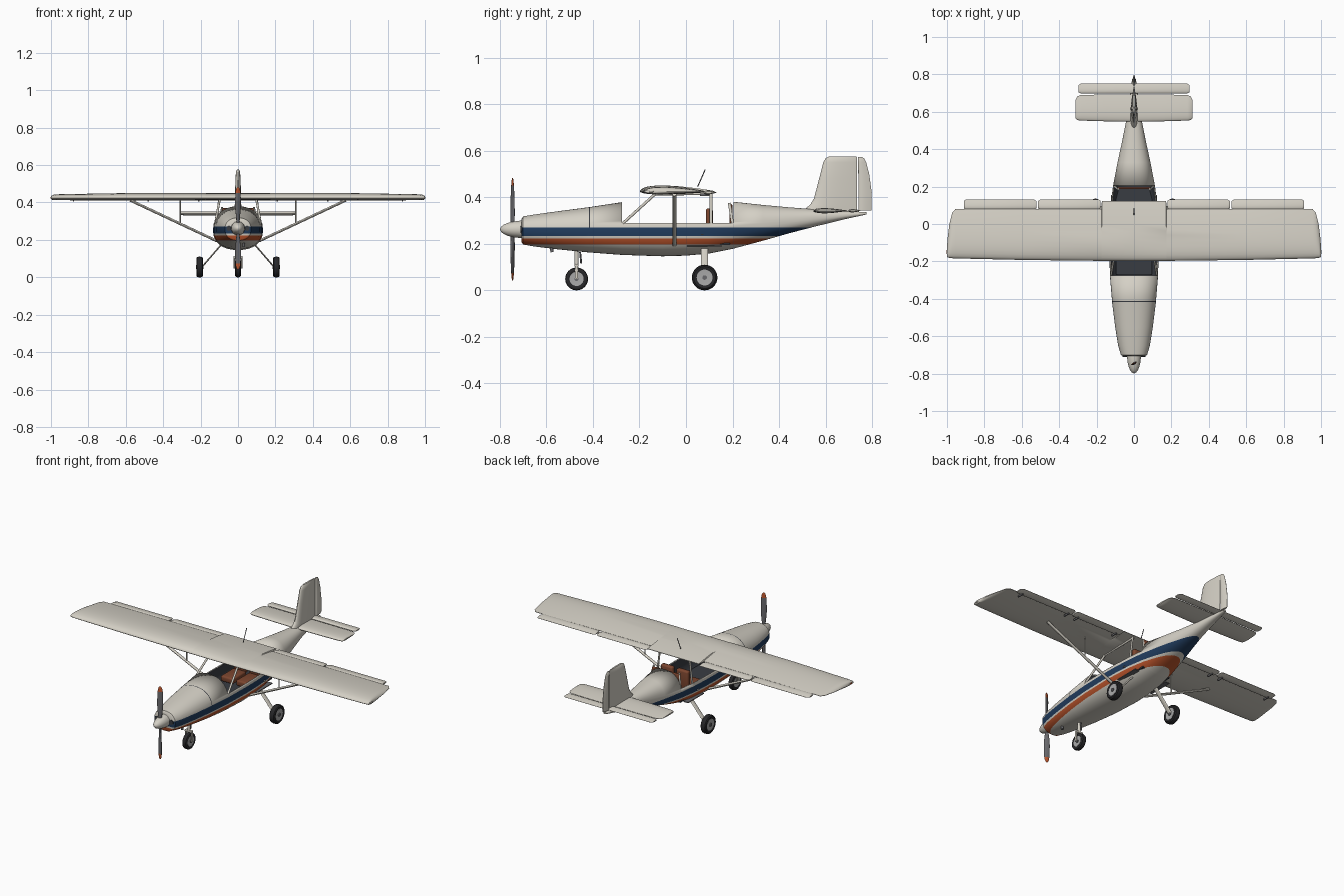
import bpy, bmesh, math
from mathutils import Vector as V

if "Cube" in bpy.data.objects:
    bpy.data.objects.remove(bpy.data.objects["Cube"])


def mat(name, r, g, b):
    m = bpy.data.materials.new(name)
    m.diffuse_color = (r, g, b, 1)
    m.use_nodes = True
    m.node_tree.nodes["Principled BSDF"].inputs["Base Color"].default_value = m.diffuse_color
    return m


CREAM = mat("cream paint", .66, .63, .56)
NAVY = mat("navy paint", .015, .045, .11)
RUST = mat("rust orange paint", .5, .09, .025)
DARK = mat("dark interior", .04, .045, .055)
BROWN = mat("brown leather", .2, .06, .028)
RUBBER = mat("black rubber", .02, .02, .022)
METAL = mat("grey metal", .4, .4, .4)
STEEL = mat("dark steel", .14, .14, .15)


def finish(name, bm, mats, angle=35):
    for f in bm.faces:
        f.smooth = True
    for e in bm.edges:
        if len(e.link_faces) == 2 and e.calc_face_angle(0) > math.radians(angle):
            e.smooth = False
    me = bpy.data.meshes.new(name)
    bm.to_mesh(me)
    bm.free()
    for m in mats:
        me.materials.append(m)
    ob = bpy.data.objects.new(name, me)
    bpy.context.collection.objects.link(ob)
    return ob


def skin(rings):
    bm = bmesh.new()
    vs = [[bm.verts.new(p) for p in r] for r in rings]
    n = len(rings[0])
    for a, b in zip(vs, vs[1:]):
        for i in range(n):
            bm.faces.new((a[i], a[(i + 1) % n], b[(i + 1) % n], b[i]))
    bm.faces.new(vs[0])
    bm.faces.new(vs[-1])
    bmesh.ops.recalc_face_normals(bm, faces=bm.faces[:])
    return bm


def loft(name, rings, *mats, rule=None):
    bm = skin(rings)
    if rule:
        for f in bm.faces:
            f.material_index = rule(f.calc_center_median())
    return finish(name, bm, mats)


def box(name, c, s, m, bev=0.0):
    bm = bmesh.new()
    bmesh.ops.create_cube(bm, size=1)
    for v in bm.verts:
        v.co = V(c) + V([a * b for a, b in zip(v.co, s)])
    if bev:
        bmesh.ops.bevel(bm, geom=bm.edges[:], offset=bev, segments=3, affect='EDGES', profile=.5)
    return finish(name, bm, [m])


def circle(c, u, v, n=32):
    return [V(c) + V(u) * math.cos(2 * math.pi * i / n) + V(v) * math.sin(2 * math.pi * i / n) for i in range(n)]


def rod(name, a, b, r1, r2, m, n=12):
    # elliptical bar, r1 measured along y where possible
    d = (V(b) - V(a)).normalized()
    u = V((0, 1, 0)) if abs(d.y) < .95 else V((1, 0, 0))
    u = (u - d * u.dot(d)).normalized()
    v = d.cross(u)
    return loft(name, [circle(p, u * r1, v * r2, n) for p in (a, b)], m)


def revolve(name, c, axis, prof, *mats, n=32):
    ax = V(axis)
    u = V((0, 0, 1))
    w = ax.cross(u)
    return loft(name, [circle(V(c) + ax * t, u * r, w * r, n) for t, r in prof], *mats)


def foil(y0, y1, up, lo, n=14):
    # closed aerofoil outline as (y, height)
    def h(c):
        return 2 * 5 * (.2969 * math.sqrt(c) - .126 * c - .3516 * c * c + .2843 * c ** 3 - .1 * c ** 4) + .04 * c
    cs = [.5 - .5 * math.cos(math.pi * i / n) for i in range(n + 1)]
    pts = [(c, up * h(c)) for c in cs[::-1]] + [(c, -lo * h(c)) for c in cs[1:]]
    return [(y0 + (y1 - y0) * c, t) for c, t in pts]


def wing(name, st, m=CREAM):
    # stations: x, leading y, trailing y, z, upper, lower; built to both sides
    full = [(-s[0],) + s[1:] for s in st[::-1]] + st
    return loft(name, [[V((x, y, z + t)) for y, t in foil(a, b, up, lo)] for x, a, b, z, up, lo in full], m)


# fuselage: y, half width, bottom, top, widest height
ST = [(-.706, .058, .207, .307, .258), (-.7, .07, .197, .318, .258), (-.65, .085, .188, .326, .258),
      (-.55, .101, .176, .34, .256), (-.42, .117, .163, .357, .254), (-.275, .129, .152, .379, .252),
      (-.1, .133, .146, .386, .25), (0, .131, .149, .387, .252), (.1, .125, .158, .386, .256),
      (.2, .113, .178, .381, .265), (.33, .088, .213, .367, .28), (.45, .062, .247, .356, .296),
      (.55, .042, .273, .349, .31), (.68, .024, .305, .341, .322), (.775, .01, .326, .336, .331)]


def section(y, w, zb, zt, zm, k=1.0, n=48):
    out = []
    for i in range(n):
        t = 2 * math.pi * (i + .5) / n
        c, s = math.cos(t), math.sin(t)
        x = w * math.copysign(abs(c) ** .88, c)
        z = math.copysign(abs(s) ** .88, s) * ((zt - zm) if s > 0 else (zm - zb))
        out.append(V((x * k, y, zm + z * k)))
    return out


bm = skin([section(*s) for s in ST])
SILL, Y0, Y1 = .29, -.275, .205
cuts = [((0, 0, z), (0, 0, 1)) for z in (.197, .223, .233, .271, SILL)]
cuts += [((0, y, 0), (0, 1, 0)) for y in (-.4165, -.4125, Y0, Y1)]
for co, no in cuts:
    bmesh.ops.bisect_plane(bm, geom=bm.verts[:] + bm.edges[:] + bm.faces[:], dist=1e-5, plane_co=co, plane_no=no)
gone = []
for f in bm.faces:
    c = f.calc_center_median()
    if c.z > SILL and Y0 < c.y < Y1:
        gone.append(f)
    elif .233 < c.z < .271:
        f.material_index = 1
    elif .197 < c.z < .223:
        f.material_index = 2
    elif c.z > .271 and -.4165 < c.y < -.4125:
        f.material_index = 3  # cowling seam
bmesh.ops.delete(bm, geom=gone, context='FACES')
body = finish("fuselage", bm, [CREAM, NAVY, RUST, DARK])
sol = body.modifiers.new("shell", 'SOLIDIFY')
sol.thickness, sol.offset, sol.material_offset = .006, -1, 3

# cabin interior
loft("instrument_panel", [section(y, *ST[5][1:], k=.94) for y in (-.292, -.279)], DARK)
box("cabin_floor", (0, -.04, .2), (.19, .46, .008), DARK)
box("rear_bulkhead", (0, .193, .29), (.18, .012, .16), BROWN, .005)
for s in (-1, 1):
    x = s * .052
    box("seat_cushion", (x, .03, .235), (.085, .13, .035), BROWN, .01)
    box("seat_back", (x, .1, .295), (.08, .03, .115), BROWN, .01)
    # cabin posts
    rod("windscreen_post", (s * .122, -.272, .287), (s * .098, -.13, .416), .006, .006, CREAM)
    rod("door_post", (s * .118, .108, .286), (s * .1, .108, .425), .006, .005, CREAM)
    rod("rear_window_post", (s * .104, .2, .288), (s * .085, .186, .375), .006, .005, CREAM)
    rod("roof_rail", (s * .098, -.13, .413), (s * .098, .11, .416), .006, .006, CREAM)

# main wing
R = (.425, .025, .013)
wing("wing", [(.0, -.198, .122) + R, (.172, -.197, .122) + R, (.175, -.197, .08) + R,
              (.6, -.192, .08) + R, (.955, -.184, .08, .424, .02, .011), (.972, -.183, .06, .424, .019, .01),
              (.987, -.181, .0, .424, .017, .01), (.996, -.179, -.07, .424, .013, .009),
              (1., -.176, -.12, .424, .007, .005)])
for s in (-1, 1):
    for nm, a, b in (("flap", .178, .512), ("aileron", .522, .91)):
        loft(nm, [[V((s * x, y, .42 + t)) for y, t in foil(.076 + e, .131 - e, .009 * k, .008 * k)]
                  for x, e, k in ((a, .008, .5), (a + .012, 0, 1), (b - .012, 0, 1), (b, .008, .5))], CREAM)
    for x in (.21, .48, .55, .88):
        box("flap_hinge", (s * x, .08, .41), (.006, .04, .01), STEEL)
    # struts
    a, b = V((s * .115, -.05, .195)), V((s * .577, -.05, .412))
    rod("wing_strut", a, b, .009, .007, CREAM)
    p = a.lerp(b, .42)
    rod("jury_strut", p, (p.x, -.05, .415), .004, .003, CREAM)
    # main landing gear
    rod("main_gear_leg", (s * .085, .08, .18), (s * .19, .08, .058), .015, .004, CREAM)
    # cooling intake and door step
    loft("cooling_intake", [circle((s * .049, y, .262), (.013, 0, 0), (0, 0, .014)) for y in (-.71, -.702)], DARK)
    box("door_step", (s * .108, .08, .19), (.03, .15, .005), STEEL)
    box("door_handle", (s * .13, .07, .24), (.008, .012, .005), METAL)
box("tip_light", (-.999, -.15, .425), (.008, .02, .008), RUST, .003)
box("tip_light", (.999, -.15, .425), (.008, .02, .008), CREAM, .003)
rod("antenna", (0, .05, .445), (0, .083, .52), .0022, .0022, STEEL, 8)

# tail surfaces
T = (.342, .011, .011)
wing("tailplane", [(0, .547, .692) + T, (.15, .549, .692) + T, (.285, .553, .69) + T,
                   (.304, .556, .682, .342, .009, .009), (.312, .565, .665, .342, .004, .004)])
wing("elevator", [(0, .698, .75, .342, .007, .007), (.285, .698, .75, .342, .007, .007),
                  (.297, .705, .743, .342, .003, .003)])


def fin(name, st):
    loft(name, [[V((t, y, z)) for y, t in foil(a, b, w, w)] for z, a, b, w in st], CREAM)


fin("fin", [(.325, .5, .735, .019), (.352, .515, .735, .019), (.37, .535, .735, .018), (.395, .55, .735, .017),
            (.48, .572, .735, .015), (.55, .59, .735, .012), (.568, .6, .735, .01), (.576, .617, .733, .005)])
fin("rudder", [(.344, .74, .796, .008), (.42, .74, .798, .009), (.5, .74, .787, .008),
               (.55, .739, .774, .007), (.566, .738, .766, .006), (.573, .738, .757, .003)])

# spinner and propeller
HUB = V((0, -.745, .262))
revolve("spinner", (0, 0, .262), (0, 1, 0), [(-.798, .003), (-.794, .011), (-.783, .02), (-.765, .028),
                                            (-.74, .034), (-.715, .037), (-.704, .037)], CREAM)
for s in (-1, 1):
    rings = []
    for r, c, t, tw in ((.02, .008, .007, .9), (.06, .013, .006, .7), (.11, .017, .005, .5), (.165, .016, .004, .4),
                        (.188, .015, .003, .35), (.205, .012, .003, .3), (.215, .008, .002, .3), (.22, .003, .001, .3)):
        u, w = V((math.cos(tw), s * math.sin(tw), 0)), V((-s * math.sin(tw), math.cos(tw), 0))
        rings.append(circle(HUB + V((0, 0, s * r)), u * c, w * t, 16))
    loft("propeller_blade", rings, STEEL, RUST, rule=lambda c: int(abs(c.z - HUB.z) > .189))


# wheels
def wheel(name, x, y, r, w):
    prof = [(-.75, .6), (-1, .72), (-1, .85), (-.75, .96), (-.3, 1), (.3, 1), (.75, .96), (1, .85), (1, .72), (.75, .6)]
    revolve(name + "_tyre", (x, y, r), (1, 0, 0), [(t * w, k * r) for t, k in prof], RUBBER)
    revolve(name + "_rim", (x, y, r), (1, 0, 0), [(-.8 * w, .4 * r), (-.85 * w, .62 * r),
                                                 (.85 * w, .62 * r), (.8 * w, .4 * r)], METAL)
    revolve(name + "_hub", (x, y, r), (1, 0, 0), [(-1.1 * w, .18 * r), (1.1 * w, .18 * r)], STEEL, n=16)


for s in (-1, 1):
    wheel("main_wheel", s * .205, .08, .055, .018)
    rod("nose_fork", (s * .02, -.47, .108), (s * .02, -.47, .048), .007, .004, CREAM)
wheel("nose_wheel", 0, -.47, .049, .015)
box("fork_crown", (0, -.47, .108), (.048, .018, .012), CREAM, .003)
rod("nose_gear_leg", (0, -.47, .185), (0, -.47, .11), .009, .009, CREAM)
rod("nose_scissor", (0, -.455, .165), (0, -.45, .115), .004, .004, STEEL)
rod("exhaust_pipe", (.03, -.58, .195), (.03, -.575, .164), .007, .007, STEEL)
